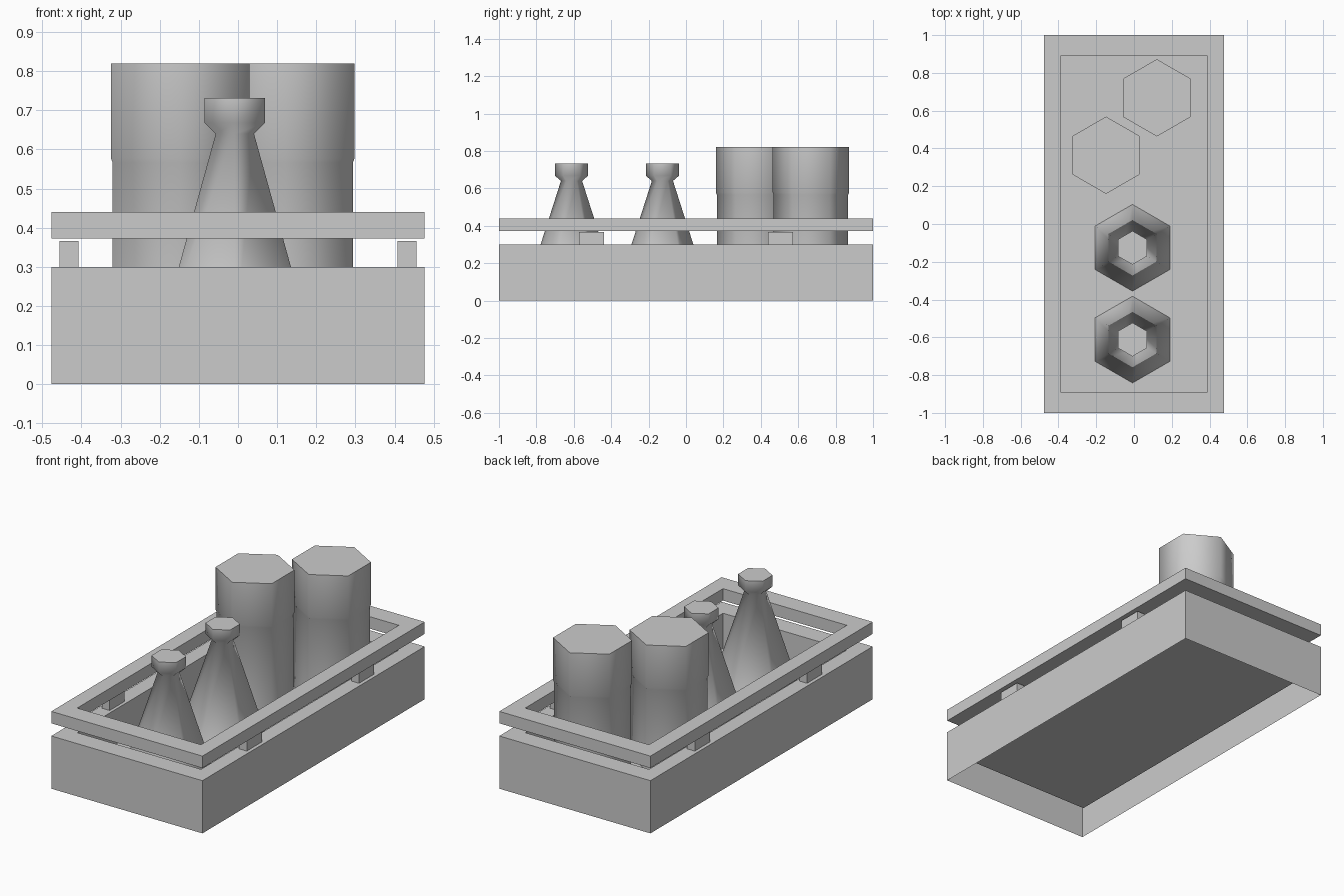
import bpy, bmesh, math

if "Cube" in bpy.data.objects:
    bpy.data.objects.remove(bpy.data.objects["Cube"])

W, L = 0.476, 1.0        # outer half sizes
IW, IL = 0.39, 0.89      # opening half sizes
FLOOR = 0.10


def finish(name, bm, smooth=None):
    bmesh.ops.recalc_face_normals(bm, faces=bm.faces)
    me = bpy.data.meshes.new(name)
    bm.to_mesh(me)
    bm.free()
    ob = bpy.data.objects.new(name, me)
    bpy.context.collection.objects.link(ob)
    if smooth:
        bpy.context.view_layer.objects.active = ob
        ob.select_set(True)
        bpy.ops.object.shade_smooth_by_angle(angle=math.radians(smooth))
        ob.select_set(False)
    return ob


def ring(bm, pts):
    return [bm.verts.new(p) for p in pts]


def rect(bm, w, l, z):
    return ring(bm, [(-w, -l, z), (w, -l, z), (w, l, z), (-w, l, z)])


def bridge(bm, a, b):
    n = len(a)
    for i in range(n):
        j = (i + 1) % n
        bm.faces.new((a[i], a[j], b[j], b[i]))


def lathe_hex(name, x, y, profile):
    # six-sided turned shape, corners pointing along y
    bm = bmesh.new()
    rows = []
    for r, z in profile:
        rows.append(ring(bm, [(x + r * math.cos(math.radians(30 + 60 * k)),
                               y + r * math.sin(math.radians(30 + 60 * k)), z)
                              for k in range(6)]))
    for a, b in zip(rows, rows[1:]):
        bridge(bm, a, b)
    bm.faces.new(rows[-1])
    return finish(name, bm, 65)


# Tray: outer walls, flat rim, sunken pocket, open underneath
bm = bmesh.new()
loops = [rect(bm, W, L, 0), rect(bm, W, L, 0.30),
         rect(bm, IW, IL, 0.30), rect(bm, IW, IL, FLOOR)]
for a, b in zip(loops, loops[1:]):
    bridge(bm, a, b)
bm.faces.new(loops[-1])
finish("tray", bm)

# Raised rail frame
bm = bmesh.new()
loops = [rect(bm, W, L, 0.372), rect(bm, W, L, 0.44),
         rect(bm, IW, IL, 0.44), rect(bm, IW, IL, 0.372)]
for i in range(4):
    bridge(bm, loops[i], loops[(i + 1) % 4])
finish("rail_frame", bm)

# Four short posts between tray and rail
for sx in (-1, 1):
    for sy in (-1, 1):
        bm = bmesh.new()
        bmesh.ops.create_cube(bm, size=1)
        bmesh.ops.scale(bm, vec=(0.048, 0.135, 0.066), verts=bm.verts)
        bmesh.ops.translate(bm, vec=(sx * 0.432, sy * 0.505, 0.333), verts=bm.verts)
        finish("rail_post", bm)

# Conical flasks with flared stoppers
for y in (-0.126, -0.612):
    lathe_hex("flask", -0.008, y, [(0.2295, FLOOR), (0.0565, 0.64),
                                   (0.089, 0.668), (0.089, 0.732)])

# Jars with slightly wider lids
for x, y in ((0.121, 0.668), (-0.148, 0.364)):
    lathe_hex("jar", x, y, [(0.199, FLOOR), (0.199, 0.566),
                            (0.2045, 0.578), (0.2045, 0.82)])
